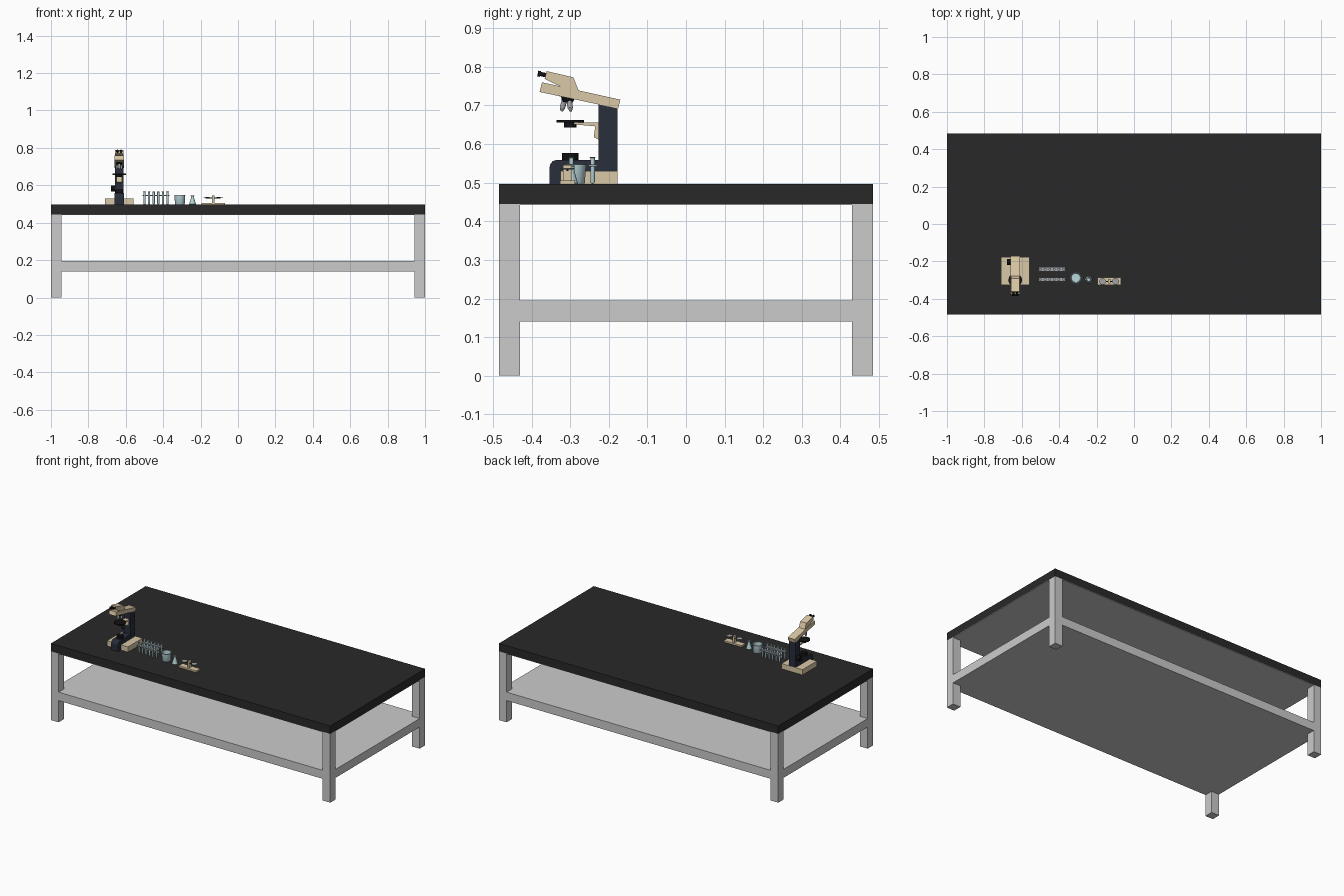
import bpy, bmesh
from math import pi, radians
from mathutils import Vector, Matrix

if "Cube" in bpy.data.objects:
    bpy.data.objects.remove(bpy.data.objects["Cube"])

TOP = 0.496          # worktop height
MX = -0.635          # microscope centre line


def material(name, rgb):
    m = bpy.data.materials.new(name)
    m.diffuse_color = (*rgb, 1)
    m.use_nodes = True
    m.node_tree.nodes["Principled BSDF"].inputs["Base Color"].default_value = m.diffuse_color
    return m


BLACK = material("worktop_black", (0.022, 0.022, 0.022))
DARK = material("black_fittings", (0.006, 0.006, 0.007))
NAVY = material("navy_enamel", (0.021, 0.028, 0.045))
CREAM = material("cream_enamel", (0.70, 0.58, 0.38))
GLASS = material("pale_glass", (0.48, 0.68, 0.71))
STEEL = material("steel", (0.35, 0.36, 0.38))


def finish(name, bm, mat=None, smooth=False):
    bmesh.ops.recalc_face_normals(bm, faces=bm.faces)
    me = bpy.data.meshes.new(name)
    bm.to_mesh(me)
    bm.free()
    ob = bpy.data.objects.new(name, me)
    bpy.context.collection.objects.link(ob)
    if mat:
        me.materials.append(mat)
    if smooth:
        bpy.context.view_layer.objects.active = ob
        ob.select_set(True)
        bpy.ops.object.shade_smooth_by_angle(angle=radians(35))
        ob.select_set(False)
    return ob


def box(name, lo, hi, mat=None):
    lo, hi = Vector(lo), Vector(hi)
    bm = bmesh.new()
    bmesh.ops.create_cube(bm, size=1, matrix=Matrix.Translation((lo + hi) / 2)
                          @ Matrix.Diagonal((*(hi - lo), 1)))
    return finish(name, bm, mat)


def cylinder(name, a, b, r1, mat, r2=None, sides=24):
    a, b = Vector(a), Vector(b)
    rot = (b - a).to_track_quat('Z', 'Y').to_matrix().to_4x4()
    bm = bmesh.new()
    bmesh.ops.create_cone(bm, cap_ends=True, segments=sides, radius1=r1,
                          radius2=r1 if r2 is None else r2, depth=(b - a).length,
                          matrix=Matrix.Translation((a + b) / 2) @ rot)
    return finish(name, bm, mat, True)


def side_profile(name, pts, x, width, mat):
    """Extrude a (y, z) outline along x."""
    bm = bmesh.new()
    f = bm.faces.new([bm.verts.new((x - width / 2, y, z)) for y, z in pts])
    ext = bmesh.ops.extrude_face_region(bm, geom=[f])
    bmesh.ops.translate(bm, vec=(width, 0, 0),
                        verts=[v for v in ext["geom"] if isinstance(v, bmesh.types.BMVert)])
    return finish(name, bm, mat)


def lathe(name, pts, x, y, mat, sides=24):
    """Revolve a (radius, height) outline standing on the worktop."""
    bm = bmesh.new()
    vs = [bm.verts.new((x + r, y, TOP + z)) for r, z in pts]
    es = [bm.edges.new(p) for p in zip(vs, vs[1:])]
    bmesh.ops.spin(bm, geom=vs + es, cent=(x, y, 0), axis=(0, 0, 1),
                   angle=2 * pi, steps=sides)
    bmesh.ops.remove_doubles(bm, verts=bm.verts, dist=1e-5)
    return finish(name, bm, mat, True)


# Table: worktop, grey deck under it, shelf and legs
box("worktop", (-1, -0.485, 0.445), (1, 0.485, TOP), BLACK)
box("worktop_underside", (-1, -0.485, 0.442), (1, 0.485, 0.445))
box("lower_shelf", (-1, -0.485, 0.14), (1, 0.485, 0.195))
for sx, nx in ((-1, "left"), (1, "right")):
    for sy, ny in ((-1, "front"), (1, "back")):
        x, y = sorted((sx, sx * 0.945)), sorted((sy * 0.485, sy * 0.43))
        for part, z0, z1 in (("lower", 0, 0.14), ("upper", 0.195, 0.442)):
            box(f"{ny}_{nx}_leg_{part}", (x[0], y[0], z0), (x[1], y[1], z1))

# Microscope base, foot and column
box("microscope_base", (MX - 0.075, -0.325, TOP), (MX + 0.075, -0.177, 0.53), CREAM)
side_profile("microscope_foot", [(-0.354, TOP), (-0.354, 0.538), (-0.351, 0.549), (-0.345, 0.556),
             (-0.336, 0.559), (-0.2, 0.559), (-0.2, TOP)], MX, 0.05, NAVY)
side_profile("microscope_column", [(-0.227, 0.53), (-0.178, 0.53), (-0.178, 0.70),
             (-0.227, 0.712)], MX, 0.046, NAVY)

# Sloping arm, head and eyepieces
side_profile("microscope_arm", [(-0.379, 0.735), (-0.373, 0.760), (-0.170, 0.715),
             (-0.176, 0.692)], MX, 0.05, CREAM)
side_profile("microscope_head", [(-0.366, 0.769), (-0.361, 0.789), (-0.292, 0.773),
             (-0.277, 0.736), (-0.317, 0.745)], MX, 0.044, CREAM)
for i, dx in enumerate((-0.010, 0.010)):
    cylinder(f"eyepiece_{i}", (MX + dx, -0.355, 0.777), (MX + dx, -0.377, 0.7815), 0.0055, DARK)
    cylinder(f"eyepiece_cup_{i}", (MX + dx, -0.377, 0.7815), (MX + dx, -0.384, 0.783), 0.0075, DARK)

# Nosepiece with a ring of objectives
cylinder("nosepiece_collar", (MX, -0.302, 0.745), (MX, -0.306, 0.720), 0.022, DARK)
cylinder("nosepiece", (MX, -0.306, 0.720), (MX, -0.308, 0.708), 0.018, DARK, 0.013)
for i, (dx, dy) in enumerate(((0, -0.011), (0.010, 0.006), (-0.010, 0.006))):
    a = Vector((MX + dx * 0.7, -0.307 + dy * 0.7, 0.714))
    m = a + Vector((dx * 0.5, dy * 0.5, -0.020))
    cylinder(f"objective_{i}", a, m, 0.007, STEEL, sides=16)
    cylinder(f"objective_tip_{i}", m, m + Vector((dx * .2, dy * .2, -0.009)), 0.007, STEEL, 0.003, 16)

# Stage, condenser, bracket, lamp and focus knob
cylinder("stage", (MX, -0.30, 0.656), (MX, -0.30, 0.662), 0.036, DARK, sides=32)
cylinder("condenser", (MX, -0.30, 0.643), (MX, -0.30, 0.656), 0.016, DARK)
side_profile("stage_bracket", [(-0.290, 0.651), (-0.290, 0.656), (-0.227, 0.656), (-0.227, 0.612),
             (-0.239, 0.618), (-0.235, 0.646)], MX, 0.030, CREAM)
cylinder("lamp_housing", (MX, -0.30, 0.556), (MX, -0.30, 0.577), 0.021, DARK)
cylinder("focus_knob", (MX - 0.022, -0.203, 0.583), (MX - 0.045, -0.203, 0.583), 0.017, DARK)

# Two rows of test tubes in rack plates
for row, y in enumerate((-0.297, -0.242)):
    box(f"tube_rack_{row}", (-0.511, y - 0.011, 0.542), (-0.366, y + 0.011, 0.547), STEEL)
    for i in range(6):
        lathe(f"test_tube_{row}_{i}", [(0, 0.001), (0.004, 0.002), (0.006, 0.007), (0.006, 0.068),
              (0.0075, 0.070), (0.005, 0.070), (0.005, 0.008), (0, 0.004)],
              -0.5 + i * 0.0246, y, GLASS, 12)

# Beaker and conical flask
lathe("beaker", [(0, 0), (0.024, 0), (0.026, 0.003), (0.029, 0.051), (0.031, 0.053),
      (0.027, 0.053), (0.024, 0.004), (0, 0.003)], -0.311, -0.288, GLASS, 32)
lathe("conical_flask", [(0, 0), (0.016, 0), (0.018, 0.003), (0.009, 0.034), (0.009, 0.046),
      (0.012, 0.049), (0.008, 0.049), (0.0075, 0.034), (0.0155, 0.004), (0, 0.003)],
      -0.243, -0.298, GLASS)

# Small balance: base, post, beam and two pans
BX, BY = -0.133, -0.307
box("balance_base", (BX - 0.063, BY - 0.020, TOP), (BX + 0.063, BY + 0.020, 0.506), CREAM)
box("balance_post", (BX - 0.007, BY - 0.012, 0.506), (BX + 0.007, BY + 0.012, 0.546), CREAM)
box("balance_beam", (BX - 0.04, BY - 0.003, 0.530), (BX + 0.04, BY + 0.003, 0.534), DARK)
for s, n in ((-1, "left"), (1, "right")):
    cylinder(f"balance_pan_{n}", (BX + s * 0.035, BY, 0.534), (BX + s * 0.035, BY, 0.538),
             0.015, STEEL, 0.018)
